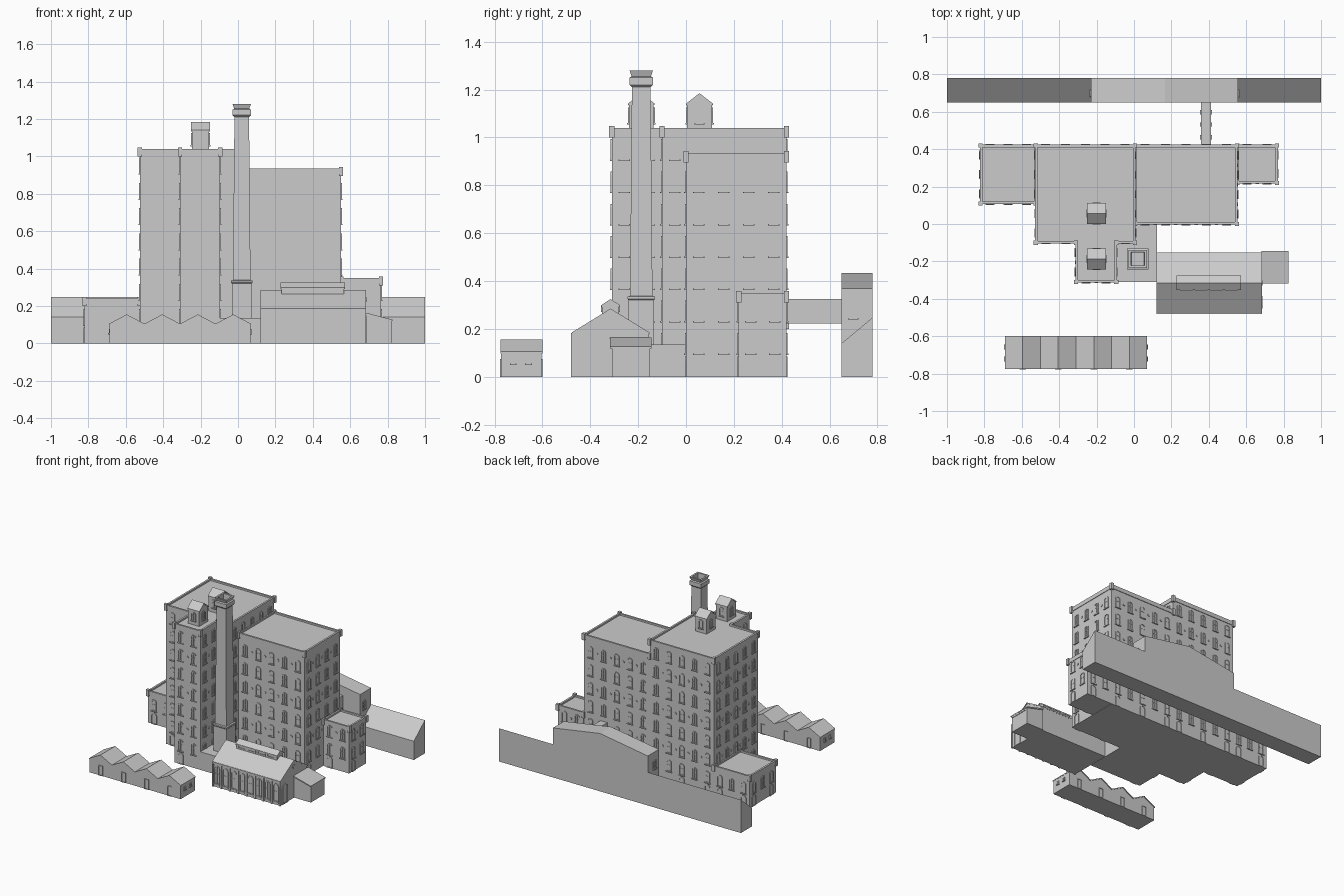
import bpy, bmesh, math
from mathutils import Vector

if "Cube" in bpy.data.objects:
    bpy.data.objects.remove(bpy.data.objects["Cube"])

X, Y, Z = Vector((1, 0, 0)), Vector((0, 1, 0)), Vector((0, 0, 1))


def finish(name, bm):
    bmesh.ops.recalc_face_normals(bm, faces=bm.faces)
    me = bpy.data.meshes.new(name)
    bm.to_mesh(me)
    bm.free()
    ob = bpy.data.objects.new(name, me)
    bpy.context.collection.objects.link(ob)
    return ob


def add_prism(bm, pts, o, u, v, d):
    """Extrude a profile in the u/v plane by d along u x v."""
    o, w = Vector(o), u.cross(v) * d
    a = [bm.verts.new(o + u * p + v * q) for p, q in pts]
    b = [bm.verts.new(x.co + w) for x in a]
    bm.faces.new(a[::-1])
    bm.faces.new(b)
    for i in range(len(a)):
        j = (i + 1) % len(a)
        bm.faces.new((a[i], a[j], b[j], b[i]))


def add_box(bm, x0, x1, y0, y1, z0, z1):
    add_prism(bm, [(x0, y0), (x1, y0), (x1, y1), (x0, y1)], (0, 0, z0), X, Y, z1 - z0)


def prism(name, *args):
    bm = bmesh.new()
    add_prism(bm, *args)
    return finish(name, bm)


def box(name, *args):
    bm = bmesh.new()
    add_box(bm, *args)
    return finish(name, bm)


def arch(w, h, rise):
    """Arched outline, centred, standing on 0."""
    pts = [(-w / 2, 0), (w / 2, 0)]
    n = 8 if rise > 0 else 1
    for i in range(n + 1):
        a = math.pi * i / n
        pts.append((w / 2 * math.cos(a), h - rise + rise * math.sin(a)))
    return pts


def add_ring(bm, outer, inner, o, u, v, d):
    o, w = Vector(o), u.cross(v) * d
    rows = [[bm.verts.new(o + u * p + v * q + k) for p, q in pts]
            for pts, k in ((outer, w * 0), (outer, w), (inner, w), (inner, w * 0))]
    n = len(outer)
    for r in range(3):
        for i in range(n):
            j = (i + 1) % n
            bm.faces.new((rows[r][i], rows[r][j], rows[r + 1][j], rows[r + 1][i]))


def add_window(bm, o, u, w=.04, h=.085, rise=.014, sill=True, bars=True):
    """Frame, pane, glazing bars and sill on the wall whose outward side is u x Z."""
    o, t = Vector(o), .1 * w + .001
    inner = [(p, q + t) for p, q in arch(w - 2 * t, h - 2 * t, rise * .8)]
    add_ring(bm, arch(w, h, rise), inner, o, u, Z, .005)
    add_prism(bm, inner, o, u, Z, .001)
    if bars:
        add_prism(bm, [(-.0015, t), (.0015, t), (.0015, h - t), (-.0015, h - t)], o, u, Z, .003)
        m = h * .55
        add_prism(bm, [(t - w / 2, m), (w / 2 - t, m), (w / 2 - t, m + .003), (t - w / 2, m + .003)], o, u, Z, .003)
    if sill:
        s = w / 2 + .004
        add_prism(bm, [(-s, -.006), (s, -.006), (s, 0), (-s, 0)], o, u, Z, .008)


def add_disc(bm, o, u, r, d=.005):
    add_prism(bm, [(r * math.cos(i * math.pi / 6), r * math.sin(i * math.pi / 6)) for i in range(12)], o, u, Z, d)


# neighbouring volumes that hide windows (x0, x1, y0, y1, z1)
SOLIDS = [(-.82, -.525, .11, .42, .25), (-.525, .005, -.1, .42, 1.04), (.005, .55, 0, .42, .94),
          (.55, .77, .22, .42, .36), (-.31, -.095, -.31, -.1, 1.04), (-.095, .125, -.31, 0, .14)]


def hidden(p, z):
    return any(a < p.x < b and c < p.y < d and z < h for a, b, c, d, h in SOLIDS)


def mill(name, poly, h, rows, doors=True):
    """Block with parapet, corner posts, window grid, tie plates and ground doors."""
    prism(name + "_walls", poly, (0, 0, 0), X, Y, h - .012)
    par, win = bmesh.new(), bmesh.new()
    n = len(poly)
    for i in range(n):
        a, b = Vector((*poly[i], 0)), Vector((*poly[(i + 1) % n], 0))
        u, length = (b - a).normalized(), (b - a).length
        out = u.cross(Z)
        # parapet and string course
        add_prism(par, [(0, h - .03), (length, h - .03), (length, h), (0, h)], a - out * .01, u, Z, .014)
        add_box(par, a.x - .011, a.x + .011, a.y - .011, a.y + .011, h - .04, h + .008)
        cols = max(1, round(length / .106))
        step = length / cols
        for c in range(cols):
            p = a + u * (step * (c + .5))
            q = a + u * (step * (c + 1))
            for k, z in enumerate(rows):
                if not hidden(p + out * .01, z):
                    add_window(win, p + Z * (z - .042), u)
                if c < cols - 1 and k % 2 and not hidden(q + out * .01, z):
                    add_disc(win, q + Z * z, u, .009)
            if doors and c % 2 == 0 and not hidden(p + out * .01, .05):
                add_window(win, p, u, .045, .085, .022, False, False)
    finish(name + "_parapet", par)
    finish(name + "_windows", win)


def gable(name, x0, x1, y0, y1, z0, eave, ridge, over=.004, t=.008):
    """Pitched building, ridge along x, with a separate roof sheet."""
    w, m = y1 - y0, (y0 + y1) / 2
    prism(name + "_walls", [(y0, z0), (y1, z0), (y1, eave), (m, ridge - t), (y0, eave)], (x0, 0, 0), Y, Z, x1 - x0)
    e = eave - over * (ridge - eave) / (w / 2)
    prism(name + "_roof", [(y0 - over, e - t), (m, ridge - t), (y1 + over, e - t), (y1 + over, e), (m, ridge), (y0 - over, e)],
          (x0 - over, 0, 0), Y, Z, x1 - x0 + 2 * over)


# main mill blocks
floors = [.14 + .135 * k for k in range(7)]
mill("tall_mill", [(-.525, -.1), (-.31, -.1), (-.31, -.31), (-.095, -.31), (-.095, -.1), (.005, -.1), (.005, .42), (-.525, .42)], 1.04, floors)
mill("right_mill", [(.005, 0), (.55, 0), (.55, .42), (.005, .42)], .935, floors[:6])
mill("right_annex", [(.552, .22), (.765, .22), (.765, .42), (.552, .42)], .35, floors[:2])
mill("left_annex", [(-.82, .11), (-.525, .11), (-.525, .42), (-.82, .42)], .24, floors[:1])
box("boiler_link", -.095, .122, -.31, 0, 0, .135)

# rooftop hoist houses
win = bmesh.new()
for i, (y0, y1) in enumerate(((.005, .108), (-.238, -.135))):
    gable(f"roof_house_{i + 1}", -.246, -.154, y0, y1, 1.02, 1.145, 1.185)
    for y, s in ((y0, 1), (y1, -1)):
        add_window(win, (-.2, y, 1.06), X * s, .035, .065)
    for x, s in ((-.246, -1), (-.154, 1)):
        add_window(win, (x, (y0 + y1) / 2, 1.06), Y * s, .035, .065)
finish("roof_house_windows", win)

# chimney: stacked square sections
bm = bmesh.new()
prev = None
for r, z in ((.053, 0), (.053, .32), (.057, .325), (.057, .335), (.047, .338), (.039, 1.21), (.049, 1.22),
             (.049, 1.25), (.04, 1.255), (.049, 1.28), (.036, 1.28), (.034, 1.23)):
    ring = [bm.verts.new((.02 + r * a, -.187 + r * b, z)) for a, b in ((-1, -1), (1, -1), (1, 1), (-1, 1))]
    for i in range(4 if prev else 0):
        bm.faces.new((prev[i], prev[(i + 1) % 4], ring[(i + 1) % 4], ring[i]))
    if not prev:
        bm.faces.new(ring[::-1])
    prev = ring
bm.faces.new(prev)
finish("chimney", bm)

# engine house with arcaded front
gable("engine_house", .124, .681, -.473, -.157, 0, .188, .285)
bm = bmesh.new()
step = .557 / 8
for i in range(9):
    x = .124 + step * i
    add_box(bm, max(x - .007, .12), min(x + .007, .685), -.48, -.47, 0, .18)
    if i < 8:
        add_window(bm, (x + step / 2, -.473, .025), X, .045, .135, .0225)
        add_box(bm, x + .012, x + step - .012, -.478, -.47, .012, .02)
add_box(bm, .12, .685, -.48, -.47, .172, .184)
add_window(bm, (.681, -.418, 0), Y, .065, .15, .0325, False, False)
add_disc(bm, (.681, -.315, .235), Y, .013)
finish("engine_house_front", bm)

# glazed roof lantern
gable("lantern", .232, .568, -.35, -.28, .24, .302, .325)
bm = bmesh.new()
for i in range(4):
    for y, s in ((-.35, 1), (-.28, -1)):
        add_window(bm, (.4 + (i - 1.5) * .08, y, .27), X * s, .066, .027, 0, False, False)
finish("lantern_windows", bm)

# lean-to at the end of the engine house
prism("lean_to", [(.681, 0), (.82, 0), (.82, .12), (.681, .155)], (0, -.15, 0), X, Z, .16)
prism("lean_to_roof", [(.681, .155), (.825, .119), (.825, .127), (.681, .165)], (0, -.144, 0), X, Z, .174)
bm = bmesh.new()
add_box(bm, .818, .823, -.305, -.16, .108, .12)
finish("lean_to_lintel", bm)

# row of four zig-zag roofed sheds
zig = [(.07 - .095 * i, .155 if i % 2 else .105) for i in range(9)]
prism("shed_row", [(-.686, 0), (.066, 0)] + [(min(max(x, -.686), .066), z - .004) for x, z in zig], (0, -.604, 0), X, Z, .168)
prism("shed_roof", [(x, z - .007) for x, z in zig[::-1]] + zig, (0, -.6, 0), X, Z, .176)
bm = bmesh.new()
for i in range(4):
    x = -.595 + .19 * i
    add_window(bm, (x, -.604, 0), -X, .035, .075, 0, False, False)
    add_window(bm, (x, -.772, 0), X, .035, .075, 0, False, False)
for y in (-.722, -.658):
    add_window(bm, (.066, y, .055), Y, .02, .022, 0)
    add_window(bm, (-.686, y, .055), -Y, .02, .022, 0)
finish("shed_doors", bm)

# rear range: two lean-to wings and a taller pitched centre
wing = [(.65, 0), (.78, 0), (.78, .248), (.65, .14)]
prism("rear_wing_left", wing, (-1, 0, 0), Y, Z, .77)
prism("rear_wing_right", wing, (.555, 0, 0), Y, Z, .445)
prism("rear_centre", [(-.23, 0), (.555, 0), (.555, .37), (.165, .433), (-.23, .37)], (0, .78, 0), X, Z, .13)
bm = bmesh.new()
add_window(bm, (.555, .698, .245), Y, .036, .062, .004)
add_window(bm, (-.23, .698, .245), -Y, .036, .062, .004)
finish("rear_end_windows", bm)

# covered bridge to the rear range
box("bridge", .357, .413, .42, .65, .222, .325)
bm = bmesh.new()
for y in (.465, .532, .598):
    add_window(bm, (.413, y, .268), Y, .024, .028, 0, False)
    add_window(bm, (.357, y, .268), -Y, .024, .028, 0, False)
finish("bridge_windows", bm)
